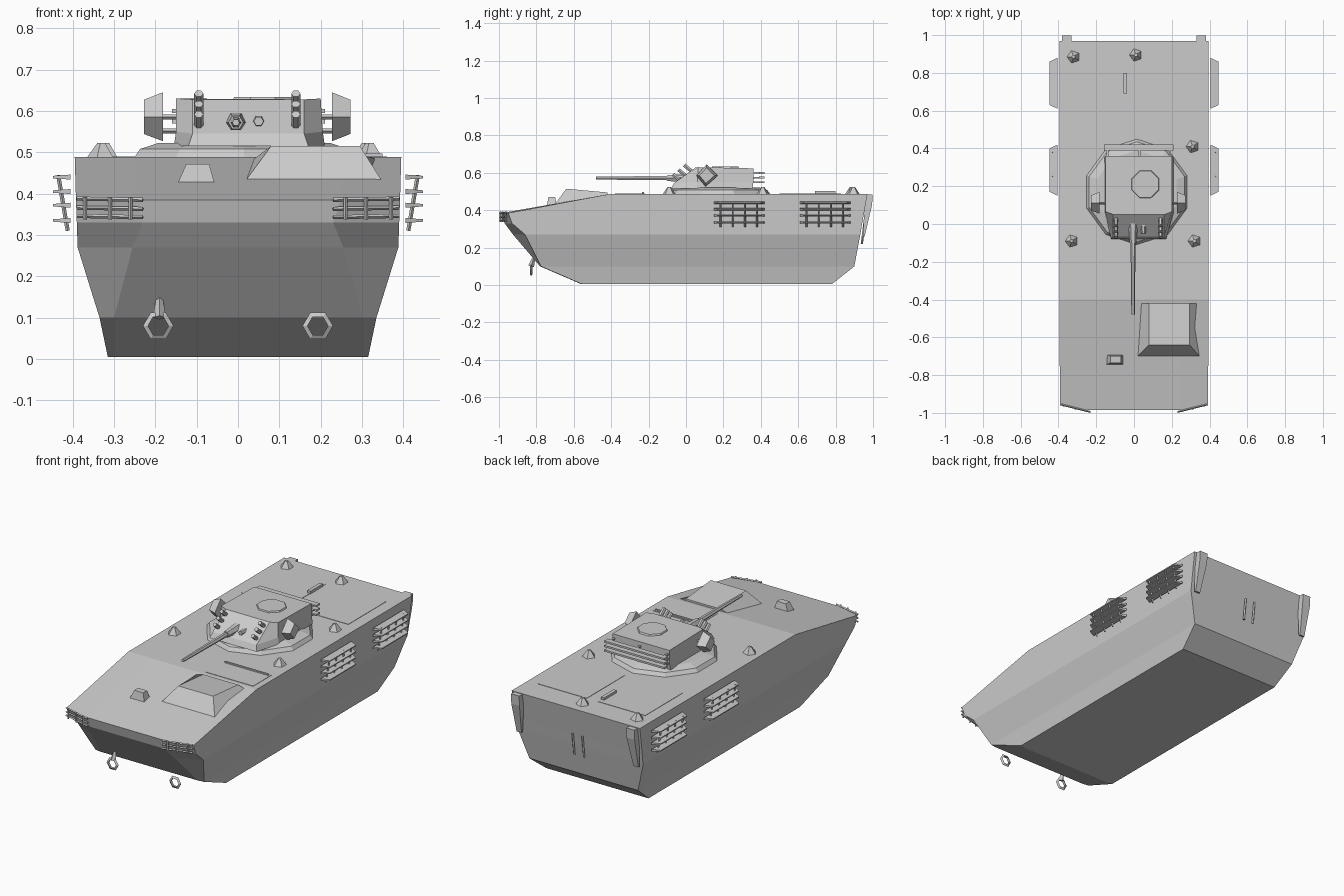
import bpy, bmesh
from math import radians, cos, sin, pi
from mathutils import Vector


def make(name, verts, faces):
    me = bpy.data.meshes.new(name)
    me.from_pydata(verts, [], faces)
    bm = bmesh.new()
    bm.from_mesh(me)
    bmesh.ops.recalc_face_normals(bm, faces=bm.faces)
    bm.to_mesh(me)
    bm.free()
    ob = bpy.data.objects.new(name, me)
    bpy.context.collection.objects.link(ob)
    return ob


def loft(name, rings):
    n = len(rings[0])
    verts = [p for r in rings for p in r]
    faces = [tuple(range(n)), tuple(range(len(verts) - n, len(verts)))]
    for k in range(len(rings) - 1):
        for i in range(n):
            j = (i + 1) % n
            faces.append((k*n + i, k*n + j, k*n + n + j, k*n + n + i))
    return make(name, verts, faces)


def rect(x0, x1, y0, y1, z):
    return [(x0, y0, z), (x1, y0, z), (x1, y1, z), (x0, y1, z)]


def box(name, x0, x1, y0, y1, z0, z1):
    return loft(name, [rect(x0, x1, y0, y1, z0), rect(x0, x1, y0, y1, z1)])


def rod(name, a, b, r0, r1=None, sides=6):
    a, b = Vector(a), Vector(b)
    q = (b - a).to_track_quat('Z', 'Y')
    rings = []
    for p, r in ((a, r0), (b, r0 if r1 is None else r1)):
        rings.append([tuple(p + q @ Vector((r*cos(2*pi*i/sides), r*sin(2*pi*i/sides), 0)))
                      for i in range(sides)])
    return loft(name, rings)


def disc(cx, cy, z, r, n=10):
    return [(cx + r*cos(2*pi*(i + .5)/n), cy + r*sin(2*pi*(i + .5)/n), z) for i in range(n)]


# hull: z, half width, front y, back y, half width of nose, y of nose corner
levels = [(0.005, 0.315, -0.56, 0.78, 0.30, -0.555),
          (0.10, 0.335, -0.78, 0.90, 0.30, -0.775),
          (0.27, 0.388, -0.925, 0.932, 0.255, -0.86),
          (0.33, 0.39, -0.97, 0.942, 0.23, -0.93),
          (0.385, 0.392, -0.985, 0.952, 0.25, -0.95),
          (0.488, 0.395, -0.40, 0.97, 0.25, -0.40)]
loft("hull", [[(-n, f, z), (n, f, z), (w, c, z), (w, b, z), (-w, b, z), (-w, c, z)]
              for z, w, f, b, n, c in levels])

# driver hatch on the sloped bow
make("driver_hatch",
     [(0.01, -0.71, 0.42), (0.355, -0.71, 0.42), (0.33, -0.42, 0.485), (0.04, -0.42, 0.485),
      (0.08, -0.64, 0.515), (0.295, -0.64, 0.515), (0.295, -0.42, 0.495), (0.08, -0.42, 0.495)],
     [(0, 1, 2, 3), (4, 5, 6, 7), (0, 1, 5, 4), (1, 2, 6, 5), (2, 3, 7, 6), (3, 0, 4, 7)])

# turret ring and turret body
loft("turret_ring", [disc(0.015, 0.17, 0.48, 0.285), disc(0.015, 0.17, 0.508, 0.265),
                     disc(0.015, 0.17, 0.522, 0.22)])
loft("turret", [[(-0.12, -0.08, 0.515), (0.17, -0.08, 0.515), (0.21, 0.06, 0.515),
                 (0.21, 0.355, 0.515), (-0.155, 0.355, 0.515), (-0.155, 0.06, 0.515)],
                [(-0.11, -0.065, 0.545), (0.16, -0.065, 0.545), (0.205, 0.06, 0.55),
                 (0.205, 0.36, 0.55), (-0.15, 0.36, 0.55), (-0.15, 0.06, 0.55)],
                [(-0.11, 0.05, 0.628), (0.16, 0.05, 0.628), (0.20, 0.065, 0.63),
                 (0.20, 0.36, 0.624), (-0.15, 0.36, 0.624), (-0.15, 0.065, 0.63)]])
loft("turret_hatch", [disc(0.06, 0.21, 0.624, 0.08, 8), disc(0.06, 0.21, 0.634, 0.075, 8)])

# gun with a small coaxial gun
rod("gun_mantlet", (-0.005, 0.03, 0.572), (-0.005, -0.10, 0.572), 0.028, 0.018)
rod("gun_barrel", (-0.005, -0.05, 0.572), (-0.005, -0.48, 0.572), 0.014, 0.009)
rod("coaxial_gun", (0.05, 0.03, 0.575), (0.05, -0.05, 0.575), 0.016, 0.012)

# smoke tubes on the turret front
for x in (-0.095, 0.14):
    for k in range(3):
        y, z = -0.045 + 0.03*k, 0.56 + 0.025*k
        rod("smoke_tube", (x, y + 0.025, z - 0.01), (x, y - 0.025, z + 0.032), 0.011)

# sight pods beside the turret
for s, x0, x1 in ((-1, -0.182, -0.228), (1, 0.228, 0.272)):
    c = [(0.055, 0.585), (0.105, 0.527), (0.17, 0.585), (0.11, 0.645)]
    loft("sight_pod", [[(x0, y, z) for y, z in c],
                       [(x1, 0.11 + (y - 0.11)*0.7, 0.585 + (z - 0.585)*0.7) for y, z in c]])
    a = -0.15 if s < 0 else 0.20
    for z in (0.552, 0.585):
        rod("pod_bracket", (a, 0.11, z), (x0, 0.11, z), 0.006, sides=4)

# turret rear rack
for z in (0.55, 0.575, 0.60):
    box("rack_bar", -0.16, 0.21, 0.39, 0.42, z - 0.005, z + 0.005)
    for x in (-0.14, 0.03, 0.19):
        box("rack_arm", x - 0.005, x + 0.005, 0.355, 0.395, z - 0.004, z + 0.004)

for s in (-1, 1):
    # side grilles
    for y0 in (0.15, 0.61):
        for z in (0.335, 0.372, 0.405, 0.44):
            loft("grille_slat", [[(s*0.405, y, z + d) for y, d in
                                  ((y0, -.006), (y0 + .27, -.006), (y0 + .27, .006), (y0, .006))],
                                 [(s*0.447, y, z + d) for y, d in
                                  ((y0 + .02, -.003), (y0 + .25, -.003), (y0 + .25, .003), (y0 + .02, .003))]])
        for k in range(4):
            y = y0 + 0.035 + 0.065*k
            rod("grille_bar", (s*0.412, y, 0.31), (s*0.435, y, 0.445), 0.005, sides=4)
    # headlight guards
    for z in (0.343, 0.363, 0.385):
        rod("guard_bar", (s*0.39, -0.955, z + 0.003), (s*0.23, -0.995, z), 0.005, sides=4)
    for x, y in ((0.37, -0.965), (0.31, -0.98), (0.26, -0.992)):
        rod("guard_post", (s*x, y, 0.337), (s*x, y, 0.392), 0.005, sides=4)
    # tail lamps
    loft("tail_lamp", [rect(s*0.375, s*0.345, 0.945, 0.955, 0.26),
                       rect(s*0.38, s*0.33, 0.955, 0.995, 0.43),
                       rect(s*0.38, s*0.33, 0.965, 0.998, 0.485)])
    # rear door handles
    rod("door_handle", (s*0.03, 0.94, 0.22), (s*0.03, 0.955, 0.34), 0.006, sides=4)
    # tow rings below the bow
    bpy.ops.mesh.primitive_torus_add(major_segments=6, minor_segments=3, major_radius=0.029,
                                     minor_radius=0.008, location=(s*0.193, -0.828, 0.08),
                                     rotation=(radians(90), 0, 0))
    bpy.context.object.name = "tow_ring"
rod("tow_hook", (-0.19, -0.828, 0.10), (-0.19, -0.80, 0.19), 0.016, 0.001, 4)

# deck periscopes and caps
for x, y, z in ((-0.32, 0.885, 0.485), (0.01, 0.895, 0.485), (0.31, 0.41, 0.485),
                (-0.33, -0.09, 0.485), (0.32, -0.09, 0.485)):
    loft("deck_cap", [disc(x, y, z, 0.037, 5), disc(x, y, z + 0.038, 0.01, 5)])
loft("bow_periscope", [rect(-0.148, -0.055, -0.745, -0.69, 0.42),
                       rect(-0.125, -0.07, -0.735, -0.70, 0.472)])

# deck panels and grab handles
for x0, x1, y0, y1 in ((-0.33, -0.04, 0.5, 0.83), (0.03, 0.33, 0.5, 0.83), (0.07, 0.36, -0.38, -0.22)):
    box("deck_panel", x0, x1, y0, y1, 0.486, 0.490)
box("deck_handle", -0.056, -0.036, 0.69, 0.80, 0.488, 0.503)
box("front_handle", 0.08, 0.35, -0.235, -0.225, 0.488, 0.497)
